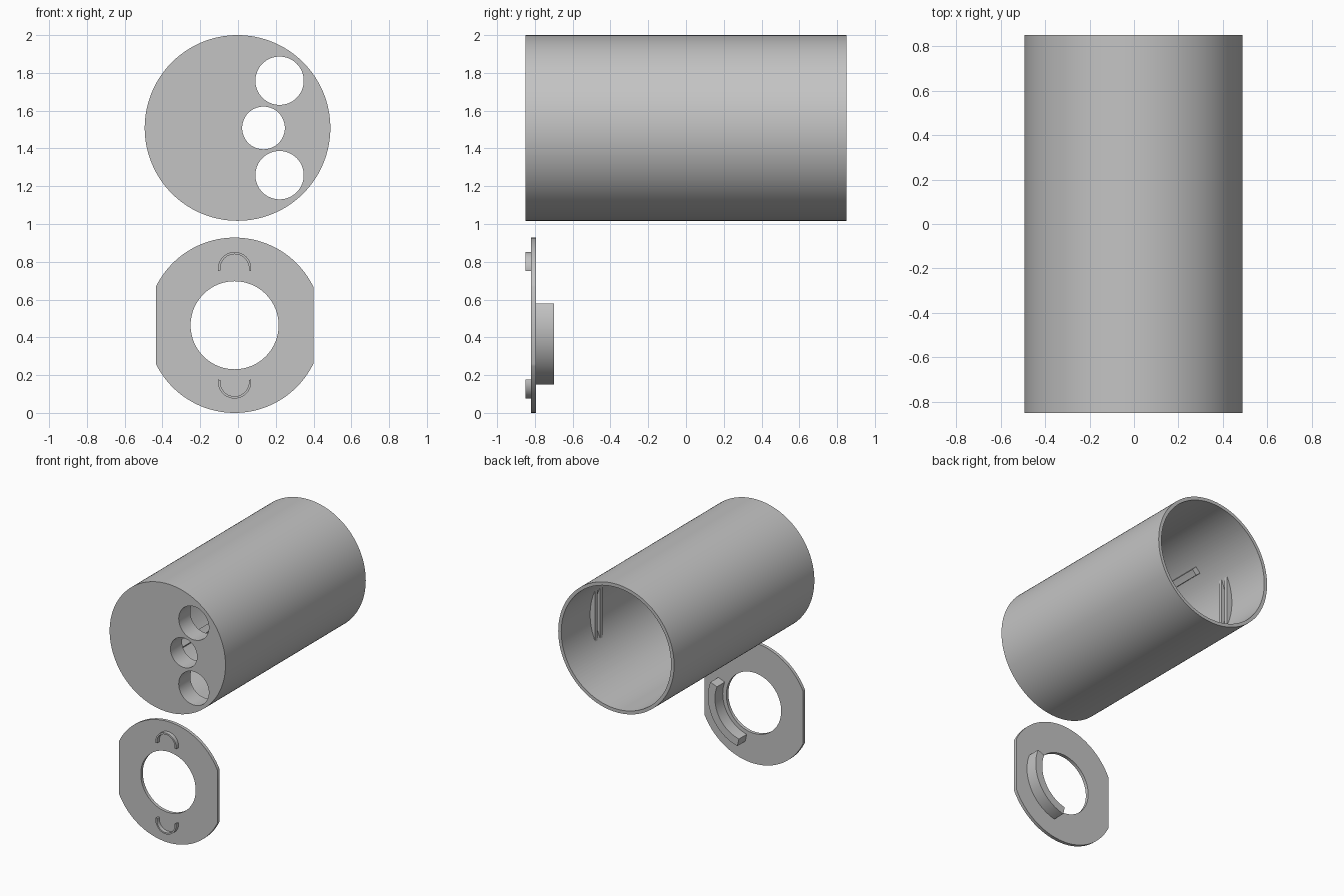
import bpy
import bmesh
from math import cos, sin, radians, sqrt, acos, degrees

cube = bpy.data.objects.get("Cube")
if cube:
    bpy.data.objects.remove(cube, do_unlink=True)

grey = bpy.data.materials.new("plain_grey")
grey.use_nodes = True
COLOUR = (0.55, 0.55, 0.55, 1)
grey.diffuse_color = COLOUR
grey.node_tree.nodes["Principled BSDF"].inputs["Base Color"].default_value = COLOUR


def arc(cx, cz, r, a0, a1, n):
    """Points along an arc in the x-z plane, both ends included."""
    steps = [radians(a0 + (a1 - a0) * i / n) for i in range(n + 1)]
    return [(cx + r * cos(a), cz + r * sin(a)) for a in steps]


def circle(cx, cz, r, n=96):
    return arc(cx, cz, r, 0, 360, n)[:-1]


def band(cx, cz, r0, r1, a0, a1, n=32):
    return arc(cx, cz, r1, a0, a1, n) + arc(cx, cz, r0, a1, a0, n)


def prism(name, loops, y0, y1):
    """Extrude an outline, with optional holes, along y."""
    bm = bmesh.new()
    edges = []
    for loop in loops:
        verts = [bm.verts.new((x, y0, z)) for x, z in loop]
        edges += [bm.edges.new((v, verts[i - 1])) for i, v in enumerate(verts)]
    bmesh.ops.triangle_fill(bm, edges=edges, use_beauty=True)
    out = bmesh.ops.extrude_face_region(bm, geom=bm.faces[:])
    moved = [g for g in out["geom"] if isinstance(g, bmesh.types.BMVert)]
    bmesh.ops.translate(bm, vec=(0, y1 - y0, 0), verts=moved)
    bmesh.ops.recalc_face_normals(bm, faces=bm.faces[:])
    mesh = bpy.data.meshes.new(name)
    bm.to_mesh(mesh)
    bm.free()
    mesh.materials.append(grey)
    obj = bpy.data.objects.new(name, mesh)
    bpy.context.collection.objects.link(obj)
    return obj


def activate(obj):
    bpy.ops.object.select_all(action='DESELECT')
    obj.select_set(True)
    bpy.context.view_layer.objects.active = obj


def smooth(obj):
    activate(obj)
    bpy.ops.object.shade_smooth_by_angle(angle=radians(30))


# Tube: closed front with three holes, open back
TX, TZ, TR, BORE = -0.0025, 1.5085, 0.4915, 0.466
HALF, WALL = 0.85, 0.14
holes = [circle(0.22, TZ + 0.25, 0.128, 64),
         circle(0.135, TZ, 0.113, 64),
         circle(0.22, TZ - 0.25, 0.128, 64)]
tube = prism("tube", [circle(TX, TZ, TR, 128)] + holes, -HALF, HALF)
cutter = prism("bore_cutter", [circle(TX, TZ, BORE, 128)], WALL - HALF, HALF + 0.2)
cutter.hide_render = True
cut = tube.modifiers.new("bore", 'BOOLEAN')
cut.operation = 'DIFFERENCE'
cut.solver = 'EXACT'
cut.object = cutter
activate(tube)
bpy.ops.object.modifier_apply(modifier=cut.name)
bpy.data.objects.remove(cutter, do_unlink=True)
smooth(tube)

# Paired tabs on both inner sides that hold the ring
half_angle = degrees(acos(0.42 / BORE))
for side, middle in (("left", 0), ("right", 180)):
    outline = arc(TX, TZ, BORE + 0.003, middle - half_angle, middle + half_angle, 24)
    for place, y in (("front", 0.41), ("back", 0.47)):
        prism(f"{side}_{place}_tab", [outline], y, y + 0.03)

# Guide rails along the inner wall
for level, angle in (("upper", 137.5), ("lower", 222.5)):
    rail = band(TX, TZ, 0.42, 0.475, angle - 3.3, angle + 3.3, 2)
    prism(f"{level}_rail", [rail], WALL - HALF - 0.01, 0.28)

# Locking ring: disc with two flat sides and a round opening
RX, RZ, RR = -0.018, 0.464, 0.464
flat = 0.417
corner = degrees(acos(flat / RR))
rim = (arc(RX, RZ, RR, corner, 180 - corner, 64)
       + arc(RX, RZ, RR, 180 + corner, 360 - corner, 64))
smooth(prism("ring_plate", [rim, circle(RX, RZ, 0.233)], -0.82, -0.795))

# Curved stop on the back of the ring
smooth(prism("ring_stop", [band(RX, RZ, 0.263, 0.322, -77, 21)], -0.797, -0.70))

# Thin half-round grips on the front of the ring
for level, dz, a0 in (("upper", 0.3, -8), ("lower", -0.3, 172)):
    grip = band(RX, RZ + dz, 0.076, 0.088, a0, a0 + 196)
    smooth(prism(f"{level}_grip", [grip], -0.85, -0.818))
